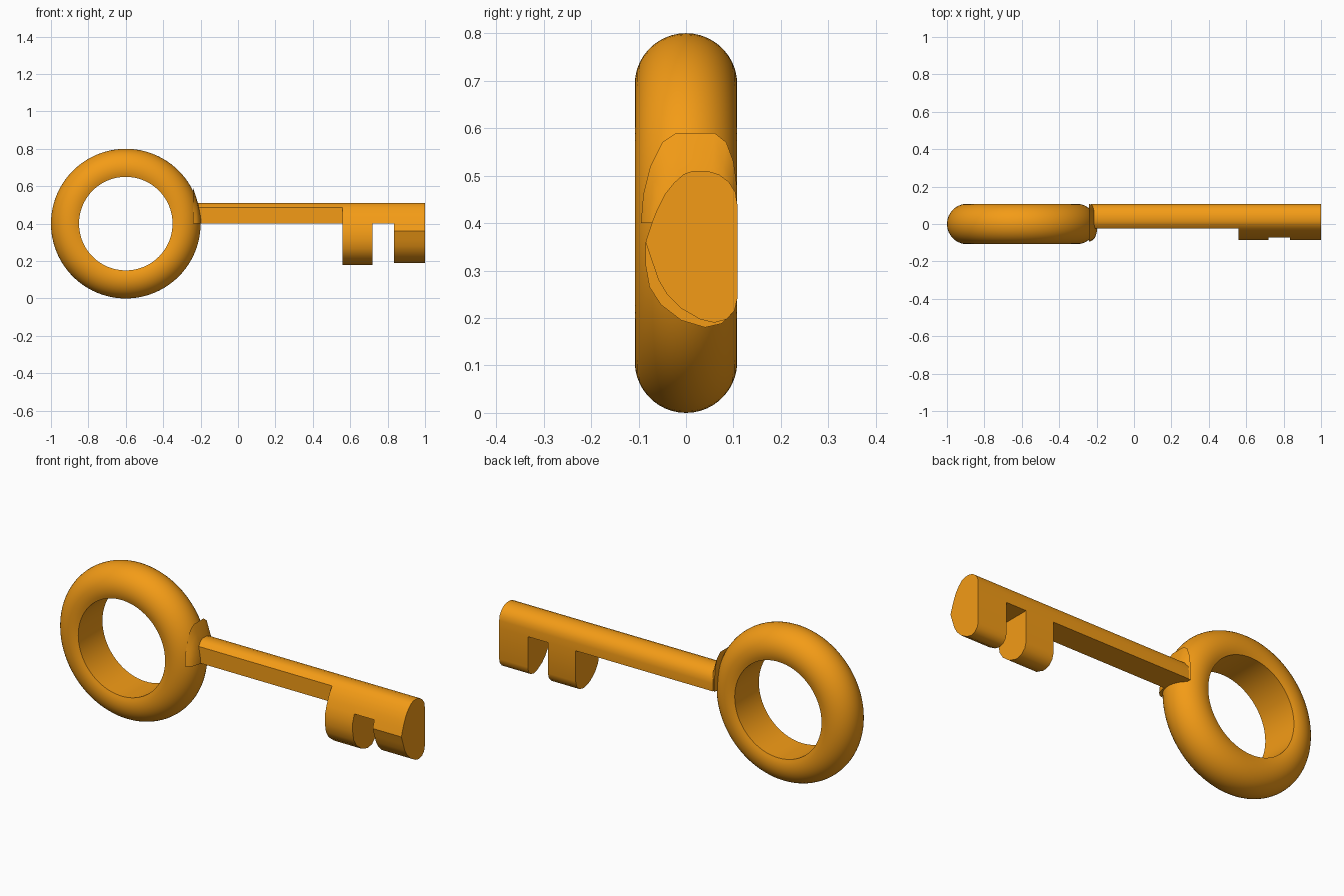
import bpy, bmesh, math

if "Cube" in bpy.data.objects:
    bpy.data.objects.remove(bpy.data.objects["Cube"])

orange = bpy.data.materials.new("orange")
orange.diffuse_color = (0.9, 0.33, 0.008, 1)
orange.use_nodes = True
orange.node_tree.nodes["Principled BSDF"].inputs["Base Color"].default_value = orange.diffuse_color


def finish(name, bm):
    bmesh.ops.recalc_face_normals(bm, faces=bm.faces[:])
    mesh = bpy.data.meshes.new(name)
    bm.to_mesh(mesh)
    bm.free()
    obj = bpy.data.objects.new(name, mesh)
    bpy.context.collection.objects.link(obj)
    mesh.materials.append(orange)
    bpy.context.view_layer.objects.active = obj
    obj.select_set(True)
    bpy.ops.object.shade_smooth_by_angle(angle=math.radians(32))
    obj.select_set(False)
    return obj


def loft(name, sections):
    """Capped skin through equal-length rings of 3D points."""
    bm = bmesh.new()
    rings = [[bm.verts.new(p) for p in s] for s in sections]
    n = len(rings[0])
    for a, b in zip(rings, rings[1:]):
        for i in range(n):
            j = (i + 1) % n
            bm.faces.new((a[i], a[j], b[j], b[i]))
    bm.faces.new(rings[0])
    bm.faces.new(rings[-1])
    return finish(name, bm)


def bar(name, profile, x0, x1):
    return loft(name, [[(x, y, z) for y, z in profile] for x in (x0, x1)])


# Ring handle: round section with its inner side cut flat by the hole
R, r, hole = 0.292, 0.108, 0.25
limit = math.acos((hole - R) / r)
section = [(R + r * math.cos(t), r * math.sin(t))
           for t in (-limit + 2 * limit * i / 28 for i in range(29))]
bm = bmesh.new()
steps = 96
rings = []
for k in range(steps):
    a = 2 * math.pi * k / steps
    rings.append([bm.verts.new((-0.6 + d * math.cos(a), y, 0.4 + d * math.sin(a)))
                  for d, y in section])
for k in range(steps):
    p, q = rings[k], rings[(k + 1) % steps]
    for i in range(len(section)):
        j = (i + 1) % len(section)
        bm.faces.new((p[i], p[j], q[j], q[i]))
finish("ring_handle", bm)

# Shared rounded back and top of the shaft and bits, as (y, z)
crown = [(0.108, 0.4), (0.108, 0.44), (0.104, 0.465), (0.09, 0.487), (0.07, 0.502),
         (0.045, 0.51), (0.015, 0.51), (-0.005, 0.503), (-0.025, 0.485)]
front = [(-0.045, 0.46), (-0.06, 0.43), (-0.072, 0.4)]
low_inner = [(-0.085, 0.36), (-0.085, 0.31), (-0.077, 0.265), (-0.053, 0.228),
             (-0.01, 0.195), (0.04, 0.18), (0.075, 0.188), (0.098, 0.21), (0.108, 0.24)]
low_outer = [(-0.085, 0.36), (-0.07, 0.315), (-0.058, 0.28), (-0.04, 0.25),
             (-0.01, 0.22), (0.03, 0.197), (0.06, 0.19), (0.085, 0.197),
             (0.102, 0.215), (0.108, 0.24)]

# Shaft, the two bits and the bridge between them
bar("shaft", crown + [(-0.025, 0.4)], -0.23, 0.56)
bar("inner_bit", crown + front + low_inner, 0.56, 0.72)
bar("bit_bridge", crown + front, 0.72, 0.835)
bar("outer_bit", crown + front + low_outer, 0.835, 1.0)

# Collar wedge where the shaft meets the ring
outline = [(-0.095, 0.4), (-0.09, 0.46), (-0.075, 0.52), (-0.05, 0.57), (-0.02, 0.59),
           (0.06, 0.59), (0.085, 0.57), (0.1, 0.53), (0.107, 0.48), (0.107, 0.4)]


def collar_ring(x, sy, sz):
    return [(x, 0.006 + (y - 0.006) * sy, 0.4 + (z - 0.4) * sz) for y, z in outline]


loft("collar", [collar_ring(-0.24, 1, 1), collar_ring(-0.222, 0.93, 0.72),
                collar_ring(-0.208, 0.78, 0.45), collar_ring(-0.198, 0.45, 0.15)])
